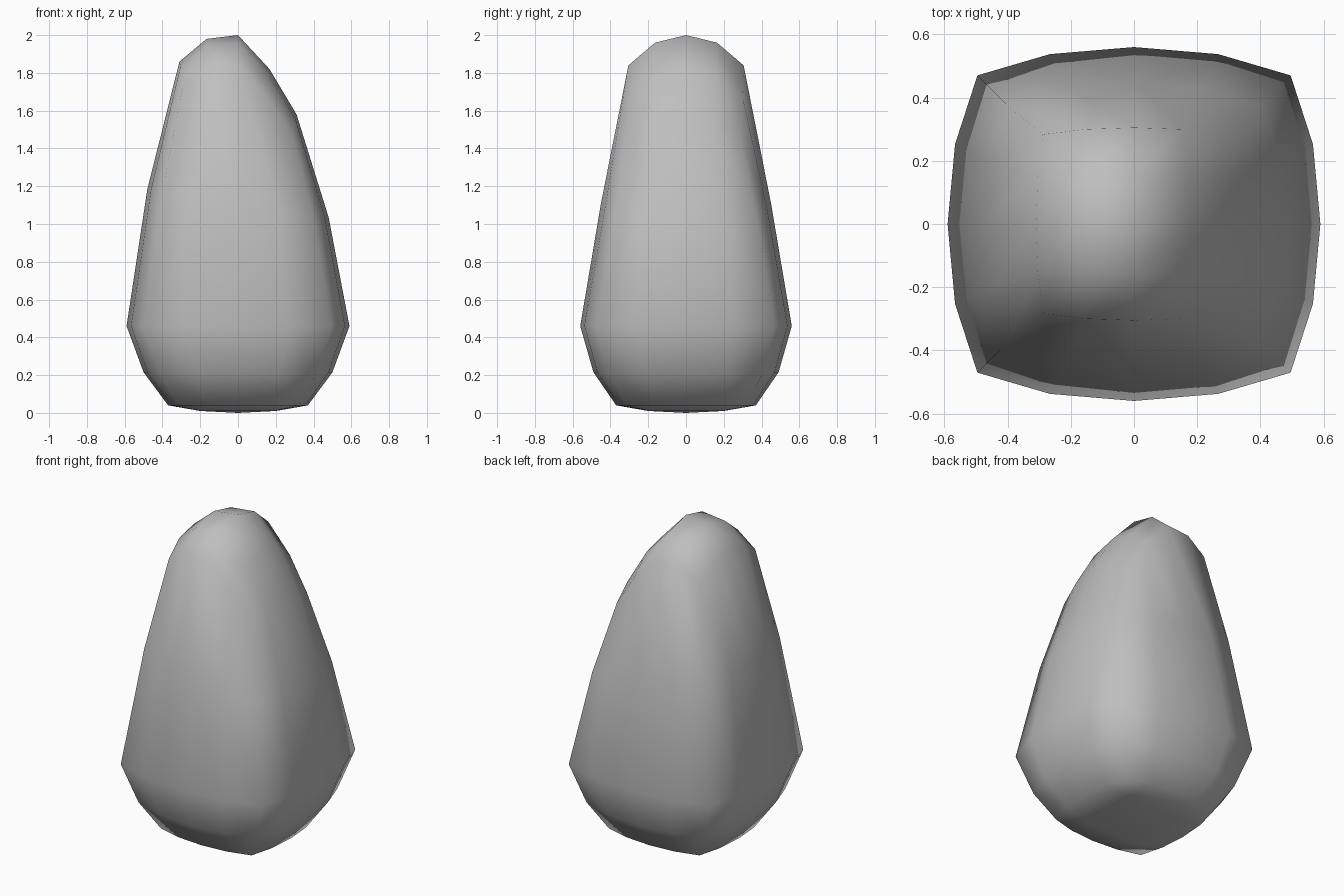
import bpy
import bmesh

old = bpy.data.objects.get("Cube")
if old:
    bpy.data.objects.remove(old, do_unlink=True)

# One plain grey stone colour
stone = bpy.data.materials.new("stone_grey")
stone.use_nodes = True
grey = (0.52, 0.52, 0.52, 1)
stone.diffuse_color = grey
stone.node_tree.nodes["Principled BSDF"].inputs["Base Color"].default_value = grey

# Per level, bottom to top: half width x, half depth y, height, corner rounding
LEVELS = [(0.37, 0.37, 0.04, 0.14),
          (0.50, 0.49, 0.215, 0.17),
          (0.59, 0.56, 0.46, 0.16),
          (0.48, 0.45, 1.11, 0.17),
          (0.31, 0.305, 1.8, 0.07)]
TOP_SLOPE = [1.86, 1.98, 2.0, 1.82, 1.58]


def step(value):
    """Grid index from 0 to 4 of a coordinate between -1 and 1."""
    return round((value + 1) * 2)


def swell(value):
    return value * (1.1 - 0.1 * value * value)


def shape(u, v, w):
    level = step(w)
    wide, deep, z, rounding = LEVELS[level]
    x = wide * swell(u) * (1 - rounding * v * v)
    y = deep * swell(v) * (1 - rounding * u * u)
    if level == 0:                      # slightly bulging underside
        z *= max(abs(u), abs(v)) ** 2
    elif level == 3:                    # ring tilted down to the left
        z -= 0.075 * u
    elif level == 4:                    # lopsided crown
        z = TOP_SLOPE[step(u)] - (0.16 - 0.05 * u * u) * v * v
    return x, y, z


# Boulder: a gridded cube pushed into shape
bm = bmesh.new()
bmesh.ops.create_cube(bm, size=2)
bmesh.ops.subdivide_edges(bm, edges=bm.edges[:], cuts=3, use_grid_fill=True)
for vert in bm.verts:
    vert.co = shape(*vert.co)
bmesh.ops.recalc_face_normals(bm, faces=bm.faces[:])
for face in bm.faces:
    face.smooth = True

mesh = bpy.data.meshes.new("boulder")
bm.to_mesh(mesh)
bm.free()
mesh.materials.append(stone)
boulder = bpy.data.objects.new("boulder", mesh)
bpy.context.collection.objects.link(boulder)
